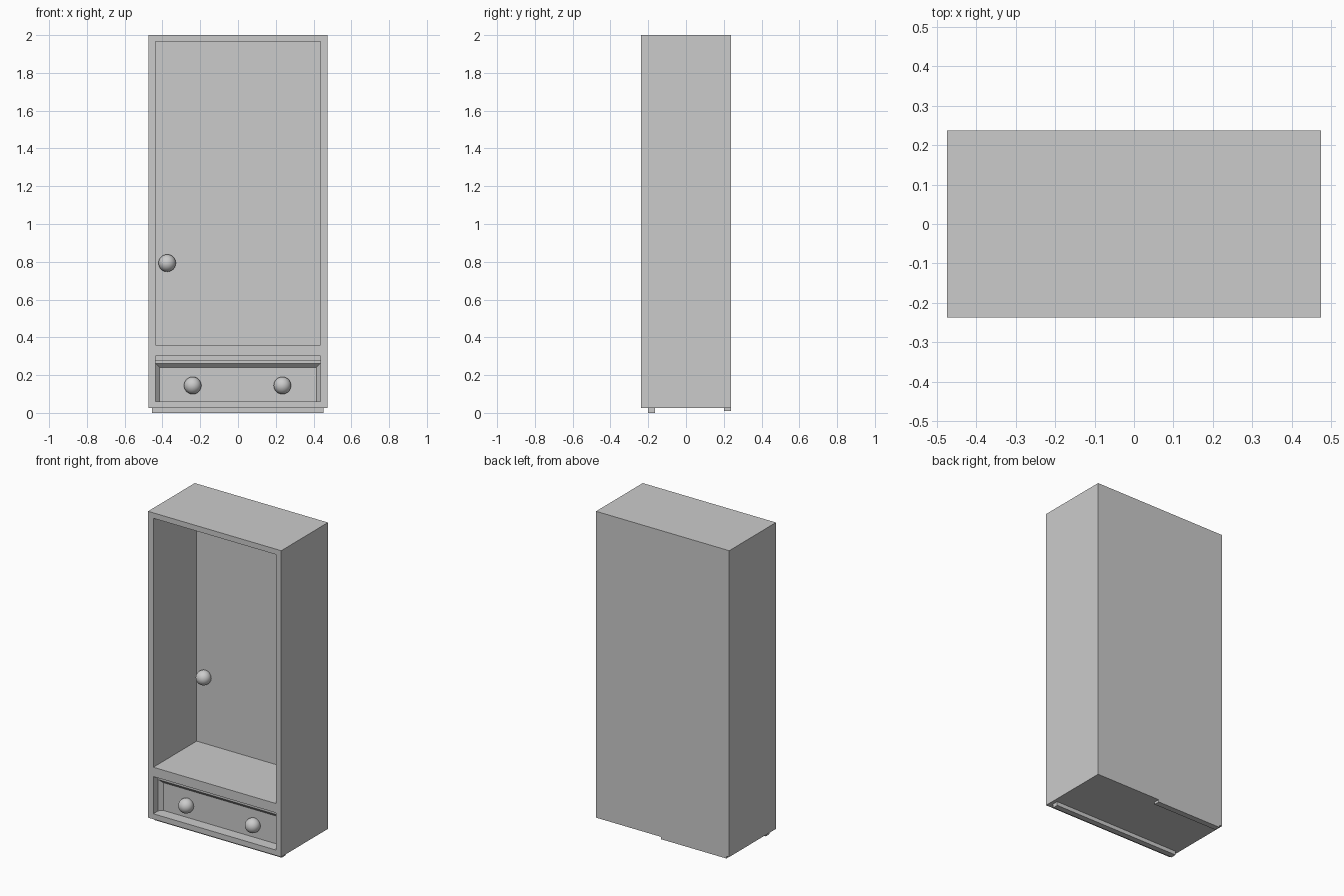
import bpy, bmesh

if "Cube" in bpy.data.objects:
    bpy.data.objects.remove(bpy.data.objects["Cube"])


def box(name, x0, x1, y0, y1, z0, z1):
    bpy.ops.mesh.primitive_cube_add(
        size=1, location=((x0 + x1) / 2, (y0 + y1) / 2, (z0 + z1) / 2))
    ob = bpy.context.object
    ob.name = name
    ob.scale = (x1 - x0, y1 - y0, z1 - z0)
    bpy.ops.object.transform_apply(location=False, rotation=False, scale=True)
    return ob


def hollow(target, cutter):
    cutter.hide_render = True
    cutter.display_type = 'WIRE'
    mod = target.modifiers.new(cutter.name, 'BOOLEAN')
    mod.operation = 'DIFFERENCE'
    mod.solver = 'EXACT'
    mod.object = cutter


def knob(name, x, y, z):
    bpy.ops.mesh.primitive_uv_sphere_add(
        segments=32, ring_count=16, radius=0.046, location=(x, y, z))
    bpy.context.object.name = name
    bpy.ops.object.shade_smooth()


# Cabinet shell with an open upper compartment and a drawer bay
W, D = 0.475, 0.238
IN, BACK = 0.437, 0.203
cabinet = box("cabinet", -W, W, -D, D, 0.025, 2.0)
hollow(cabinet, box("upper_opening", -IN, IN, -0.4, BACK, 0.36, 1.965))
hollow(cabinet, box("drawer_opening", -IN, IN, -0.4, BACK, 0.06, 0.30))

# Base rails: full width at the front, half width at the back
box("front_rail", -0.455, 0.452, -0.20, -0.163, 0.0, 0.026)
box("back_rail", -0.455, 0.01, 0.20, D, 0.01, 0.026)

# Drawer front: recessed panel with sloping top and side edges
LIP, PANEL, REAR = -0.19, -0.168, -0.15
E, P, Z = 0.436, 0.415, 0.061
half = [(E, LIP, Z), (E, LIP, 0.262), (E, LIP, 0.28),
        (P, PANEL, Z), (P, PANEL, 0.24), (E, REAR, Z), (E, REAR, 0.28)]
bm = bmesh.new()
L = [bm.verts.new((-x, y, z)) for x, y, z in half]
R = [bm.verts.new(p) for p in half]
for a, b in ((1, 2), (1, 4), (3, 4), (2, 6), (5, 6)):
    bm.faces.new((L[a], R[a], R[b], L[b]))
for s in (L, R):
    bm.faces.new((s[0], s[1], s[4], s[3]))
    bm.faces.new((s[0], s[1], s[2], s[6], s[5]))
bm.faces.new((L[0], L[3], R[3], R[0], R[5], L[5]))
bmesh.ops.recalc_face_normals(bm, faces=bm.faces)
mesh = bpy.data.meshes.new("drawer_front")
bm.to_mesh(mesh)
bm.free()
bpy.context.collection.objects.link(bpy.data.objects.new("drawer_front", mesh))

# Drawer tray behind the front
tray = box("drawer_tray", -0.434, 0.434, REAR, 0.20, Z, 0.28)
hollow(tray, box("tray_hollow", -0.415, 0.415, REAR + 0.005, 0.18, 0.08, 0.4))

# Knobs
for side, x in (("left", -0.24), ("right", 0.235)):
    knob(side + "_drawer_knob", x, PANEL - 0.018, 0.145)
knob("compartment_knob", -0.375, BACK - 0.018, 0.793)
